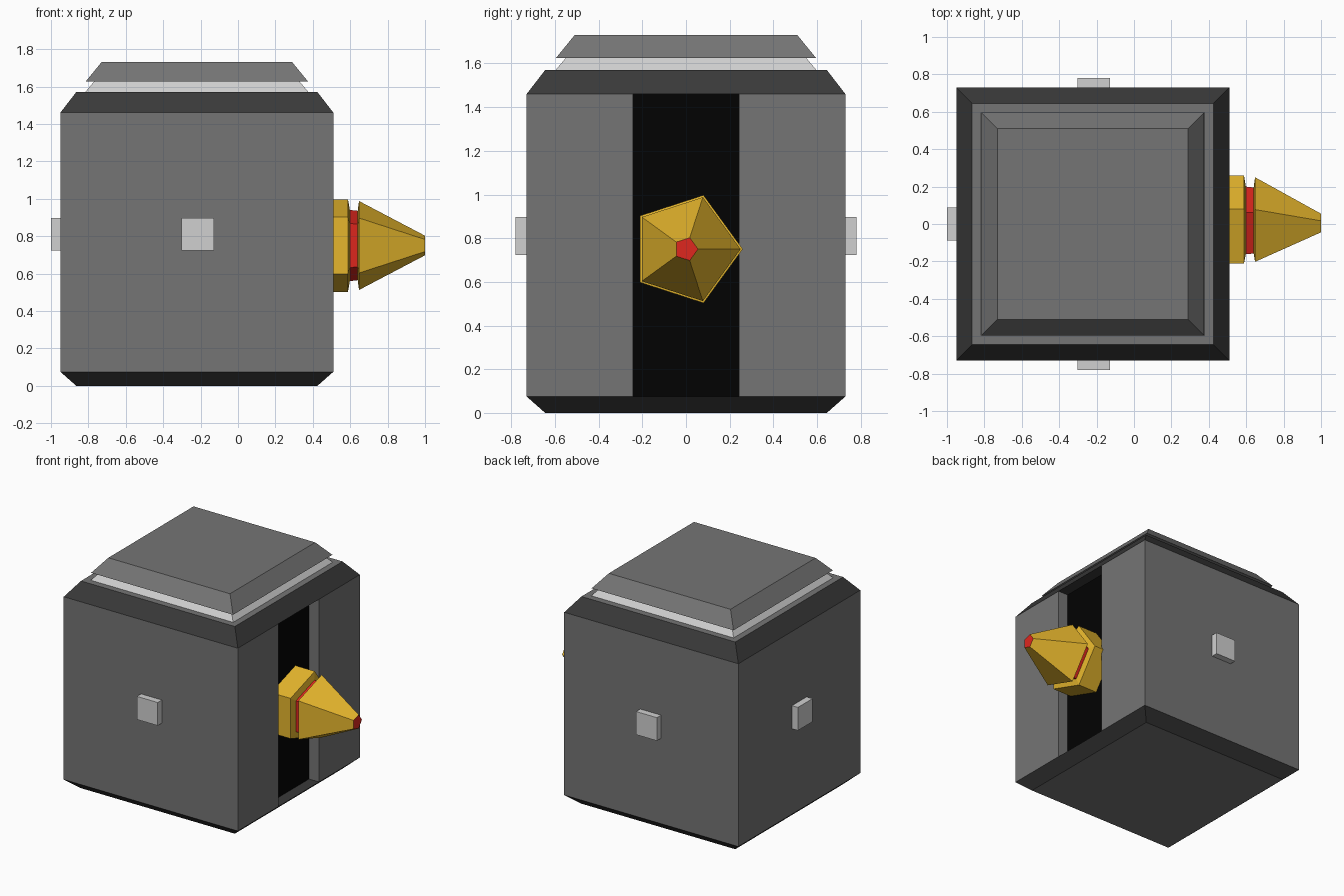
import bpy, bmesh, math

if "Cube" in bpy.data.objects:
    bpy.data.objects.remove(bpy.data.objects["Cube"])

CX = -0.22          # centre of the body along x
HALF = 0.73         # half width of the body
INSET = 0.085       # chamfer inset and slot depth


def material(name, r, g, b):
    m = bpy.data.materials.new(name)
    m.diffuse_color = (r, g, b, 1)
    m.use_nodes = True
    m.node_tree.nodes["Principled BSDF"].inputs["Base Color"].default_value = m.diffuse_color
    return m


GREY = material("mid grey", 0.176, 0.176, 0.176)
DARK = material("dark grey", 0.041, 0.041, 0.041)
LIGHT = material("light grey", 0.63, 0.63, 0.63)
BLACK = material("black", 0.0008, 0.0008, 0.0008)
GOLD = material("gold", 0.79, 0.47, 0.026)
RED = material("red", 0.74, 0.02, 0.013)


def loft(name, rings, mats, cap=True, rule=None):
    """Skin a list of point rings; rule(face) picks the material index."""
    bm = bmesh.new()
    loops = [[bm.verts.new(p) for p in ring] for ring in rings]
    n = len(loops[0])
    for a, b in zip(loops, loops[1:]):
        for i in range(n):
            j = (i + 1) % n
            bm.faces.new((a[i], a[j], b[j], b[i]))
    if cap:
        bm.faces.new(loops[0][::-1])
        bm.faces.new(loops[-1])
    bm.normal_update()
    if rule:
        for f in bm.faces:
            f.material_index = rule(f)
    me = bpy.data.meshes.new(name)
    bm.to_mesh(me)
    bm.free()
    for m in mats:
        me.materials.append(m)
    ob = bpy.data.objects.new(name, me)
    bpy.context.collection.objects.link(ob)
    return ob


def square(h, z):
    return [(CX + sx * h, sy * h, z) for sx, sy in ((-1, -1), (1, -1), (1, 1), (-1, 1))]


def pentagon(r, x):
    return [(x, r * math.cos(a), 0.75 + r * math.sin(a))
            for a in (math.tau * i / 5 for i in range(5))]


# Body base (grey underside) and shoulder (grey top), chamfered square slabs
loft("body_base", [square(HALF - INSET, 0), square(HALF, 0.075)], [DARK, GREY],
     rule=lambda f: int(f.normal.z < -0.9))
loft("body_shoulder", [square(HALF, 1.46), square(HALF - INSET, 1.57)], [DARK, GREY],
     rule=lambda f: int(f.normal.z > 0.9))

# Body walls with an upright slot in the right side, black at its back
x0, x1 = CX - HALF, CX + HALF
xs, w = x1 - INSET, 0.243
outline = [(x0, -HALF), (x1, -HALF), (x1, -w), (xs, -w),
           (xs, w), (x1, w), (x1, HALF), (x0, HALF)]
loft("body_walls", [[(x, y, z) for x, y in outline] for z in (0.075, 1.46)],
     [GREY, BLACK], cap=False,
     rule=lambda f: int(f.normal.x > 0.9 and f.calc_center_median().x < x1 - 0.01))

# Lid on a light collar
loft("lid_collar", [square(0.597, 1.57), square(0.55, 1.626)], [LIGHT])
loft("lid", [square(0.595, 1.626), square(0.51, 1.73)], [GREY])

# Small square plates on the front, back and left walls
for name, ox, oy in (("front_plate", 0, -1), ("back_plate", 0, 1), ("left_plate", -1, 0)):
    bpy.ops.mesh.primitive_cube_add(size=1, location=(CX + ox * 0.74 + 0.005 * abs(oy),
                                                      oy * 0.74, 0.81))
    ob = bpy.context.object
    ob.name = name
    ob.scale = (0.08 if ox else 0.175, 0.08 if oy else 0.175, 0.175)
    bpy.ops.object.transform_apply(location=False, rotation=False, scale=True)
    ob.data.materials.append(LIGHT)

# Five-sided nozzle: gold mount, red neck, gold cone with a red end
loft("nozzle_mount", [pentagon(0.26, xs), pentagon(0.26, 0.588), pentagon(0.2, 0.598)], [GOLD])
loft("nozzle_neck", [pentagon(0.2, 0.598), pentagon(0.195, 0.64)], [RED])
loft("nozzle_cone", [pentagon(0.195, 0.64), pentagon(0.25, 0.647), pentagon(0.055, 1.0)],
     [GOLD, RED], rule=lambda f: int(f.normal.x > 0.9))
